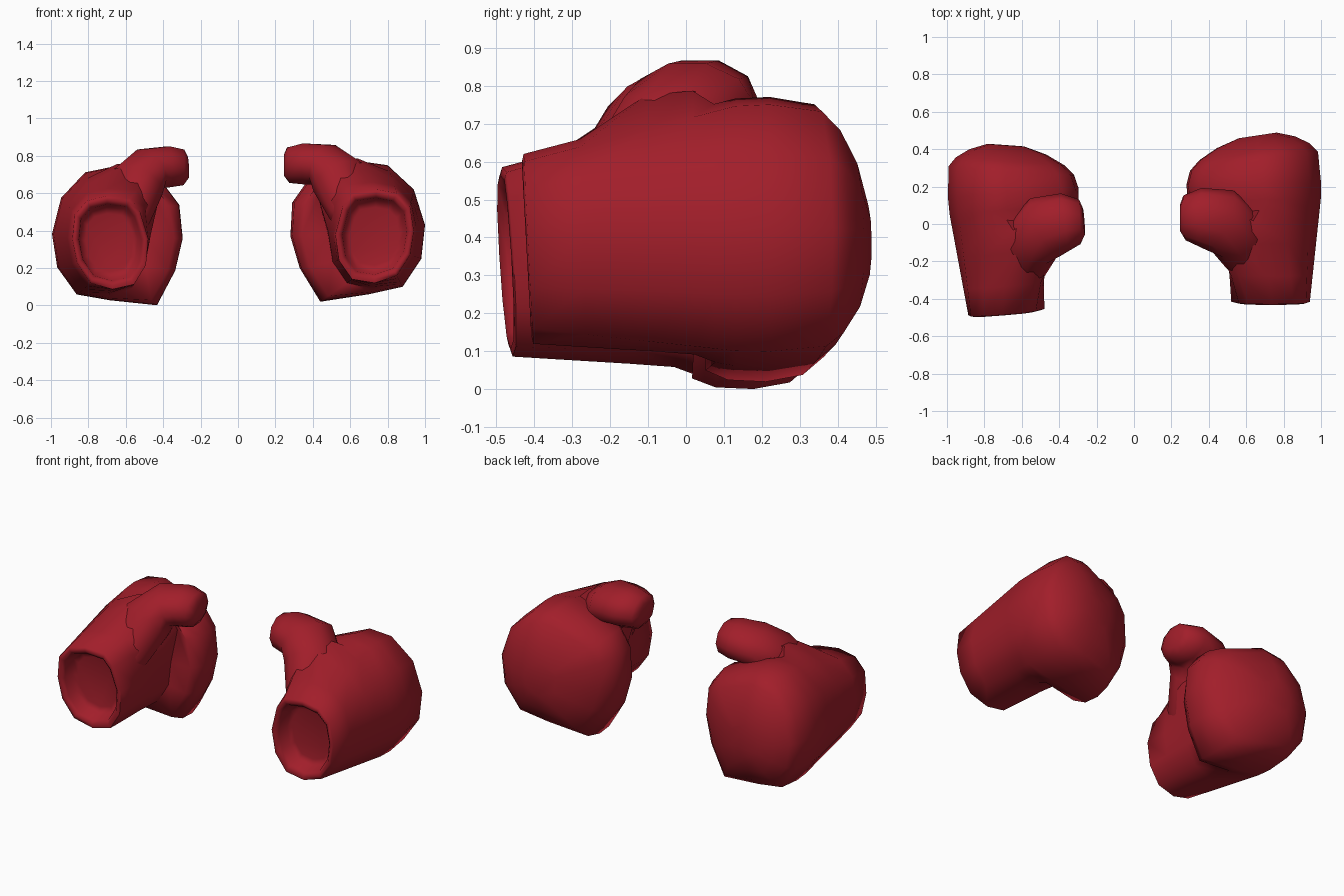
import bpy, bmesh, math
from mathutils import Vector, Matrix

if "Cube" in bpy.data.objects:
    bpy.data.objects.remove(bpy.data.objects["Cube"])

red = bpy.data.materials.new("glove_red")
red.diffuse_color = (0.36, 0.013, 0.023, 1)
red.use_nodes = True
red.node_tree.nodes["Principled BSDF"].inputs["Base Color"].default_value = red.diffuse_color

# matching cross-sections (x, z): wrist opening and widest part of the fist
CUFF = [(.94, .40), (.92, .53), (.85, .60), (.74, .62), (.61, .60), (.56, .53),
        (.52, .38), (.54, .24), (.61, .14), (.73, .12), (.85, .16), (.92, .27)]
FIST = [(1.0, .43), (.94, .62), (.80, .75), (.66, .77), (.36, .65), (.29, .55),
        (.28, .37), (.33, .20), (.44, .02), (.70, .06), (.88, .10), (.98, .25)]
INNER = {4, 5, 6, 7, 8}          # points on the curled finger side

# palm stations: outer y, inner y, step on the inner side, thumb-base swelling
PALM = [(-.415, -.415, 0, {}),
        (-.27, -.27, .04, {4: (-.04, .04), 5: (-.03, .02)}),
        (-.10, -.10, .08, {3: (-.07, .07), 4: (-.06, .14), 5: (-.11, .05), 6: (-.02, .02)}),
        (.02, .07, .16, {3: (-.04, .05), 4: (-.05, .16), 5: (-.09, .05)}),
        (.075, .05, .75, {}), (.13, .11, .96, {}), (.22, .21, 1, {})]


def loft(name, rings, matrix):
    """Skin a list of closed rings, cap both ends, smooth shade."""
    bm = bmesh.new()
    loops = [[bm.verts.new(matrix @ p) for p in r] for r in rings]
    n = len(loops[0])
    for a, b in zip(loops, loops[1:]):
        for i in range(n):
            j = (i + 1) % n
            bm.faces.new((a[i], a[j], b[j], b[i]))
    bm.faces.new(loops[0])
    bm.faces.new(loops[-1])
    bmesh.ops.recalc_face_normals(bm, faces=bm.faces)
    me = bpy.data.meshes.new(name)
    bm.to_mesh(me)
    bm.free()
    me.materials.append(red)
    me.shade_smooth()
    me.set_sharp_from_angle(angle=math.radians(70))
    bpy.context.collection.objects.link(bpy.data.objects.new(name, me))


def scaled(section, s, y, cx, cz, skew_x=0, skew_z=0):
    return [Vector((cx + (x - cx) * s, y + skew_x * (x - cx) * s + skew_z * (z - cz),
                    cz + (z - cz) * s)) for x, z in section]


def hand_rings():
    # recessed wrist opening with a rolled rim
    rings = [scaled(CUFF, s, y, .73, .37, 0, -.05)
             for s, y in ((.62, -.325), (.76, -.335), (.82, -.40), (.91, -.42))]
    # palm, then a fold where the curled fingers step out
    for y, y_in, w_in, swell in PALM:
        w_out = min(1, (y + .415) / .56)
        ring = []
        for i, (c, f) in enumerate(zip(CUFF, FIST)):
            w = w_in if i in INNER else (w_in + w_out) / 2 if i == 9 else w_out
            dx, dz = swell.get(i, (0, 0))
            ring.append(Vector((c[0] + (f[0] - c[0]) * w + dx,
                                (y_in if i in INNER else y)
                                - .05 * (c[1] - .37) * (1 - w_out),
                                c[1] + (f[1] - c[1]) * w + dz)))
        rings.append(ring)
    # rounded knuckles
    rings += [scaled(FIST, s, y, .67, .38, .15)
              for s, y in ((.95, .34), (.82, .39), (.58, .44), (.28, .475))]
    return rings


def thumb_rings(n=10):
    # centre, sideways radius, upright radius
    path = [((.66, -.25, .40), .08, .08), ((.60, -.18, .51), .12, .12),
            ((.55, -.05, .67), .165, .15), ((.46, .02, .752), .175, .12),
            ((.35, .038, .757), .155, .115), ((.27, .033, .75), .12, .10),
            ((.246, .033, .75), .07, .06)]
    pts = [Vector(p[0]) for p in path]
    rings = []
    for k, (_, ru, rv) in enumerate(path):
        t = (pts[min(k + 1, len(pts) - 1)] - pts[max(k - 1, 0)]).normalized()
        u = t.cross(Vector((0, 0, 1))).normalized()
        v = u.cross(t)
        rings.append([pts[k] + u * ru * math.cos(a) + v * rv * math.sin(a)
                      for a in (math.tau * i / n for i in range(n))])
    return rings


# the left glove is a mirrored copy, turned and tipped slightly
pivot = Vector((-.65, 0, .4))
left = (Matrix.Translation(pivot + Vector((.012, -.05, -.03)))
        @ Matrix.Scale(.97, 4, (1, 0, 0))
        @ Matrix.Rotation(.08, 4, 'Z') @ Matrix.Rotation(-.05, 4, 'Y')
        @ Matrix.Translation(-pivot) @ Matrix.Scale(-1, 4, (1, 0, 0)))
for side, m in (("right", Matrix.Identity(4)), ("left", left)):
    loft(side + "_glove_hand", hand_rings(), m)
    loft(side + "_glove_thumb", thumb_rings(), m)
